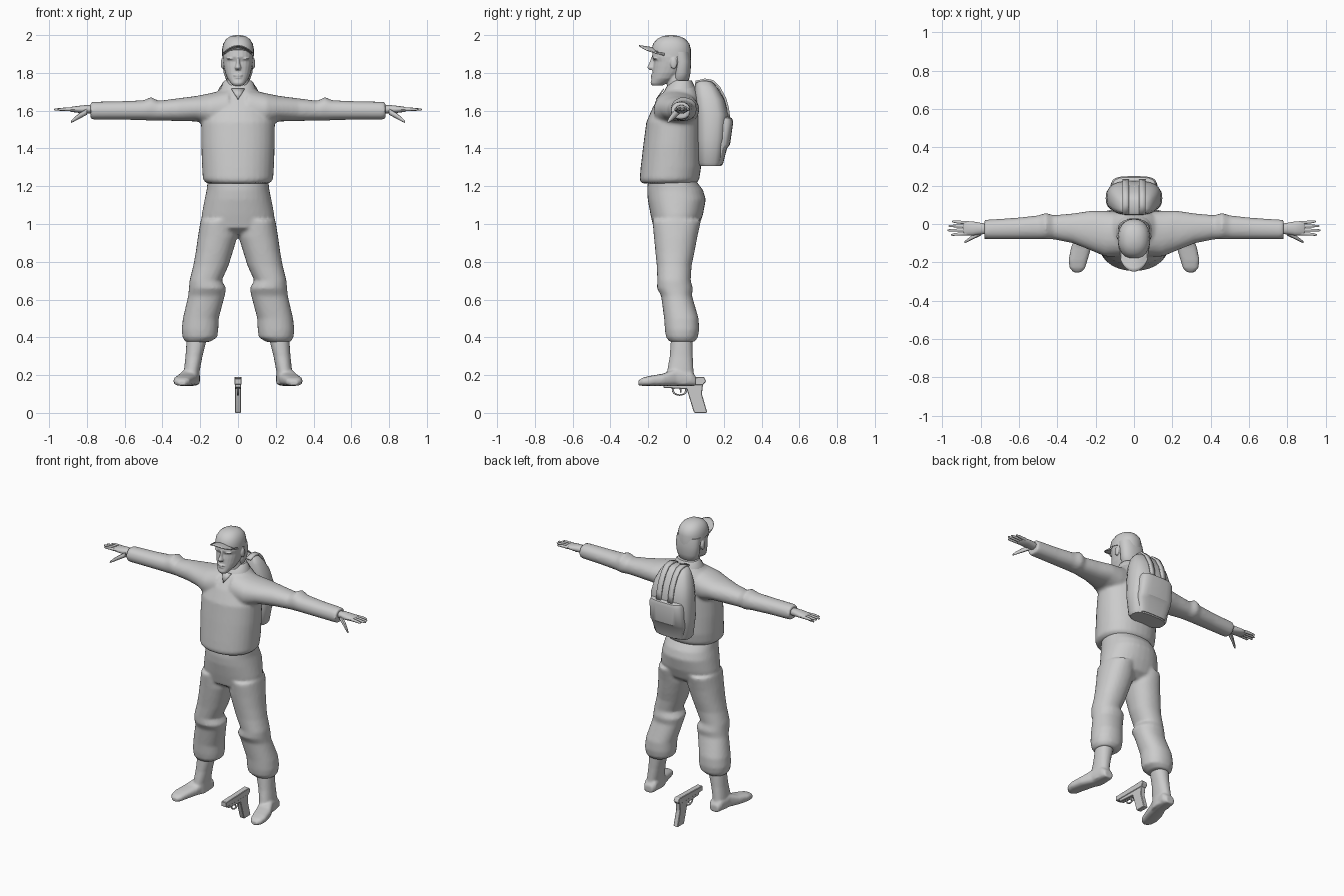
import bpy, bmesh, math
from mathutils import Matrix


def loft(bm, rings, axis="Z", n=24, p=2.2):
    """Skin rounded sections; each ring is (position, a0, a1, b0, b1)."""
    loops = []
    for t, a0, a1, b0, b1 in rings:
        loop = []
        for i in range(n):
            w = 2 * math.pi * i / n
            c, s = math.cos(w), math.sin(w)
            a = (a0 + a1) / 2 + (a1 - a0) / 2 * math.copysign(abs(c) ** (2 / p), c)
            b = (b0 + b1) / 2 + (b1 - b0) / 2 * math.copysign(abs(s) ** (2 / p), s)
            loop.append(bm.verts.new({"Z": (a, b, t), "X": (t, b, a), "Y": (a, t, b)}[axis]))
        loops.append(loop)
    for l0, l1 in zip(loops, loops[1:]):
        for i in range(n):
            bm.faces.new((l0[i], l0[(i + 1) % n], l1[(i + 1) % n], l1[i]))
    bm.faces.new(loops[0])
    bm.faces.new(loops[-1])


def sym(rings):
    """Rings given as (z, half width, y0, y1)."""
    return [(z, -w, w, y0, y1) for z, w, y0, y1 in rings]


def ball(bm, loc, size):
    m = Matrix.Translation(loc) @ Matrix.Diagonal((*size, 1))
    bmesh.ops.create_uvsphere(bm, u_segments=16, v_segments=10, radius=1, matrix=m)


def finish(name, bm, mirror=False, voxel=0, smooth=0, thick=0, angle=40):
    bmesh.ops.recalc_face_normals(bm, faces=bm.faces)
    me = bpy.data.meshes.new(name)
    bm.to_mesh(me)
    bm.free()
    ob = bpy.data.objects.new(name, me)
    bpy.context.collection.objects.link(ob)
    bpy.ops.object.select_all(action="DESELECT")
    ob.select_set(True)
    bpy.context.view_layer.objects.active = ob
    bpy.ops.object.shade_smooth_by_angle(angle=math.radians(angle))
    if mirror:
        ob.modifiers.new("mirror", "MIRROR").use_mirror_merge = False
    if thick:
        s = ob.modifiers.new("thickness", "SOLIDIFY")
        s.thickness, s.offset = thick, 0
    if voxel:
        r = ob.modifiers.new("fuse", "REMESH")
        r.mode, r.voxel_size, r.use_smooth_shade = "VOXEL", voxel, True
    if smooth:
        s = ob.modifiers.new("soften", "SMOOTH")
        s.factor, s.iterations = 0.5, smooth
    return ob


def prism(name, pts, half):
    """Side profile (y, z) extruded across x."""
    bm = bmesh.new()
    f = bm.faces.new([bm.verts.new((-half, y, z)) for y, z in pts])
    ext = bmesh.ops.extrude_face_region(bm, geom=[f])
    verts = [v for v in ext["geom"] if isinstance(v, bmesh.types.BMVert)]
    bmesh.ops.translate(bm, verts=verts, vec=(2 * half, 0, 0))
    bmesh.ops.bevel(bm, geom=bm.edges[:], offset=0.003, segments=1, affect="EDGES")
    finish(name, bm, angle=25)


# sweater: body and both sleeves fused
bm = bmesh.new()
loft(bm, sym([(1.215, .165, -.235, .055), (1.235, .186, -.246, .07), (1.3, .19, -.24, .08),
              (1.42, .195, -.226, .08), (1.54, .195, -.21, .08), (1.62, .17, -.175, .08),
              (1.68, .13, -.135, .07), (1.725, .085, -.1, .05), (1.75, .06, -.09, .03)]), n=32)
loft(bm, [(.05, 1.5, 1.715, -.17, .06), (.15, 1.52, 1.692, -.17, .07), (.22, 1.543, 1.678, -.14, .07),
          (.32, 1.545, 1.665, -.1, .055), (.42, 1.548, 1.652, -.08, .046), (.46, 1.546, 1.672, -.08, .058),
          (.5, 1.55, 1.655, -.08, .045), (.62, 1.552, 1.65, -.08, .032), (.78, 1.553, 1.647, -.08, .022)], "X")
finish("sweater", bm, mirror=True, voxel=.01, smooth=4)

# collar and skin shown in the V neck
bm = bmesh.new()
loft(bm, sym([(1.68, .11, -.125, .06), (1.72, .092, -.108, .05), (1.75, .08, -.085, .035), (1.76, .07, -.075, .03)]))
finish("collar", bm)
bm = bmesh.new()
bm.faces.new([bm.verts.new(c) for c in ((-.035, -.118, 1.715), (.035, -.118, 1.715), (0, -.157, 1.66))])
finish("neck_opening", bm, thick=.006)

# trousers: hips and both legs fused
bm = bmesh.new()
loft(bm, sym([(1.24, .16, -.2, .045), (1.18, .166, -.206, .09), (1.13, .177, -.203, .105),
              (1.05, .192, -.188, .09), (.98, .195, -.172, .065), (.945, .11, -.12, .02)]), n=32)
loft(bm, [(1.02, .01, .198, -.178, .08), (.93, .004, .213, -.17, .06), (.85, .028, .224, -.162, .045),
          (.78, .05, .237, -.155, .03), (.7, .086, .257, -.152, .025), (.66, .062, .26, -.154, .037),
          (.62, .07, .264, -.132, .032), (.5, .102, .292, -.116, .067), (.44, .104, .299, -.112, .07),
          (.4, .11, .294, -.106, .063), (.375, .15, .278, -.085, .045)])
finish("trousers", bm, mirror=True, voxel=.01, smooth=4)

# boots: shaft and foot
bm = bmesh.new()
loft(bm, [(.39, .165, .272, -.08, .036), (.3, .188, .278, -.086, .036),
          (.22, .203, .287, -.1, .04), (.15, .203, .29, -.11, .05)])
loft(bm, [(.054, .215, .275, .143, .19), (.03, .2, .287, .143, .22), (-.05, .205, .298, .143, .237),
          (-.12, .222, .328, .143, .208), (-.19, .243, .342, .143, .196), (-.23, .255, .336, .143, .186),
          (-.252, .275, .316, .146, .172)], "Y", p=2.8)
finish("boots", bm, mirror=True, voxel=.007, smooth=3)

# hands: palm, four fingers, thumb
bm = bmesh.new()
loft(bm, [(.76, 1.588, 1.626, -.052, .0), (.8, 1.584, 1.63, -.054, .006), (.84, 1.588, 1.626, -.06, .013),
          (.885, 1.594, 1.62, -.06, .016), (.893, 1.6, 1.614, -.055, .012)], "X", 16)
for y, tip, fan in ((.007, .95, .006), (-.012, .968, .002), (-.031, .974, -.002), (-.05, .955, -.006)):
    loft(bm, [(.87, 1.597, 1.617, y - .009, y + .009), (.92, 1.599, 1.616, y + fan / 2 - .008, y + fan / 2 + .008),
              (tip - .008, 1.6, 1.612, y + fan - .006, y + fan + .006),
              (tip, 1.604, 1.609, y + fan - .003, y + fan + .003)], "X", 10)
loft(bm, [(.8, 1.578, 1.612, -.062, -.03), (.84, 1.557, 1.587, -.08, -.055),
          (.87, 1.541, 1.562, -.095, -.077), (.885, 1.534, 1.546, -.1, -.09)], "X", 10)
finish("hands", bm, mirror=True)

# head, neck and facial features fused
bm = bmesh.new()
loft(bm, sym([(1.732, .026, -.18, -.125), (1.745, .038, -.188, -.1), (1.77, .056, -.182, -.05),
              (1.8, .068, -.177, -.02), (1.835, .076, -.174, .008), (1.86, .08, -.17, .015),
              (1.885, .081, -.18, .018), (1.94, .077, -.172, .015)]))
loft(bm, sym([(1.66, .068, -.1, .02), (1.8, .055, -.1, .0)]))
loft(bm, sym([(1.882, .008, -.184, -.14), (1.85, .011, -.195, -.14), (1.828, .018, -.207, -.14), (1.815, .014, -.193, -.14)]), n=12)
ball(bm, (0, -.177, 1.787), (.026, .011, .006))
ball(bm, (0, -.176, 1.775), (.022, .011, .006))
for s in (-1, 1):
    ball(bm, (s * .035, -.158, 1.876), (.026, .017, .007))
    ball(bm, (s * .034, -.15, 1.857), (.014, .013, .008))
    ball(bm, (s * .082, -.065, 1.85), (.009, .018, .03))
finish("head", bm, voxel=.004, smooth=2)

# hair at the back of the head
bm = bmesh.new()
loft(bm, sym([(1.757, .055, -.075, .008), (1.765, .064, -.075, .016), (1.8, .076, -.07, .024),
              (1.86, .083, -.07, .027), (1.91, .081, -.09, .02)]))
finish("hair", bm)

# cap crown, lower at the back, and curved brim
bm = bmesh.new()
loft(bm, sym([(1.895, .085, -.182, .026), (1.925, .084, -.182, .026), (1.955, .078, -.174, .018),
              (1.98, .062, -.153, -.004), (1.994, .04, -.125, -.034), (2.0, .013, -.095, -.066)]))
for v in bm.verts:
    if v.co.z < 1.9:
        v.co.z -= .28 * (v.co.y + .08)
finish("cap_crown", bm, angle=60)
bm = bmesh.new()
rows = []
for j in range(5):
    row = []
    for i in range(17):
        u, v = -1 + i / 8, j / 4
        r = math.sqrt(max(0, 1 - u * u))
        row.append(bm.verts.new((.079 * u, -.115 - .055 * r - .078 * v * r ** .7, 1.944 - .04 * u * u - .012 * (1 - v))))
    rows.append(row)
for a, b in zip(rows, rows[1:]):
    for i in range(16):
        bm.faces.new((a[i], a[i + 1], b[i + 1], b[i]))
bmesh.ops.remove_doubles(bm, verts=bm.verts, dist=.0005)
finish("cap_brim", bm, thick=.006)

# backpack body, pocket and two straps over the top
bm = bmesh.new()
loft(bm, sym([(1.308, .12, .07, .188), (1.325, .13, .06, .195), (1.45, .148, .055, .215), (1.58, .142, .05, .225),
              (1.66, .126, .045, .203), (1.72, .1, .045, .168), (1.75, .078, .05, .142), (1.758, .06, .065, .122)]), p=2.8)
finish("backpack_body", bm)
bm = bmesh.new()
loft(bm, sym([(1.315, .1, .13, .195), (1.4, .122, .13, .217), (1.42, .124, .13, .233),
              (1.54, .12, .13, .25), (1.56, .112, .13, .244), (1.568, .1, .13, .225)]), p=3.5)
finish("backpack_pocket", bm, angle=30)
bm = bmesh.new()
path = [(.228, 1.56), (.222, 1.61), (.207, 1.665), (.174, 1.725), (.14, 1.757), (.1, 1.764), (.05, 1.752)]
edges = [[bm.verts.new((x, y, z)) for y, z in path] for x in (.026, .06)]
for i in range(len(path) - 1):
    bm.faces.new((edges[0][i], edges[1][i], edges[1][i + 1], edges[0][i + 1]))
finish("backpack_straps", bm, mirror=True, thick=.012)

# pistol standing on its grip between the feet
prism("pistol_slide", [(-.15, .15), (-.15, .183), (.095, .19), (.107, .168), (.09, .148)], .019)
prism("pistol_frame", [(-.12, .133), (-.12, .155), (.09, .155), (.088, .13), (.01, .125)], .016)
prism("pistol_grip", [(-.002, .145), (.09, .15), (.084, .1), (.112, .004), (.107, 0), (.045, 0), (.04, .008)], .016)
prism("pistol_trigger", [(-.035, .135), (-.022, .135), (-.024, .106), (-.031, .106)], .005)
bpy.ops.mesh.primitive_torus_add(location=(0, -.034, .12), rotation=(0, math.pi / 2, 0), major_radius=.032,
                                 minor_radius=.005, major_segments=20, minor_segments=8)
guard = bpy.context.object
guard.name = "pistol_trigger_guard"
guard.scale = (.8, 1.1, 1)
bpy.ops.object.shade_smooth_by_angle(angle=math.radians(50))
